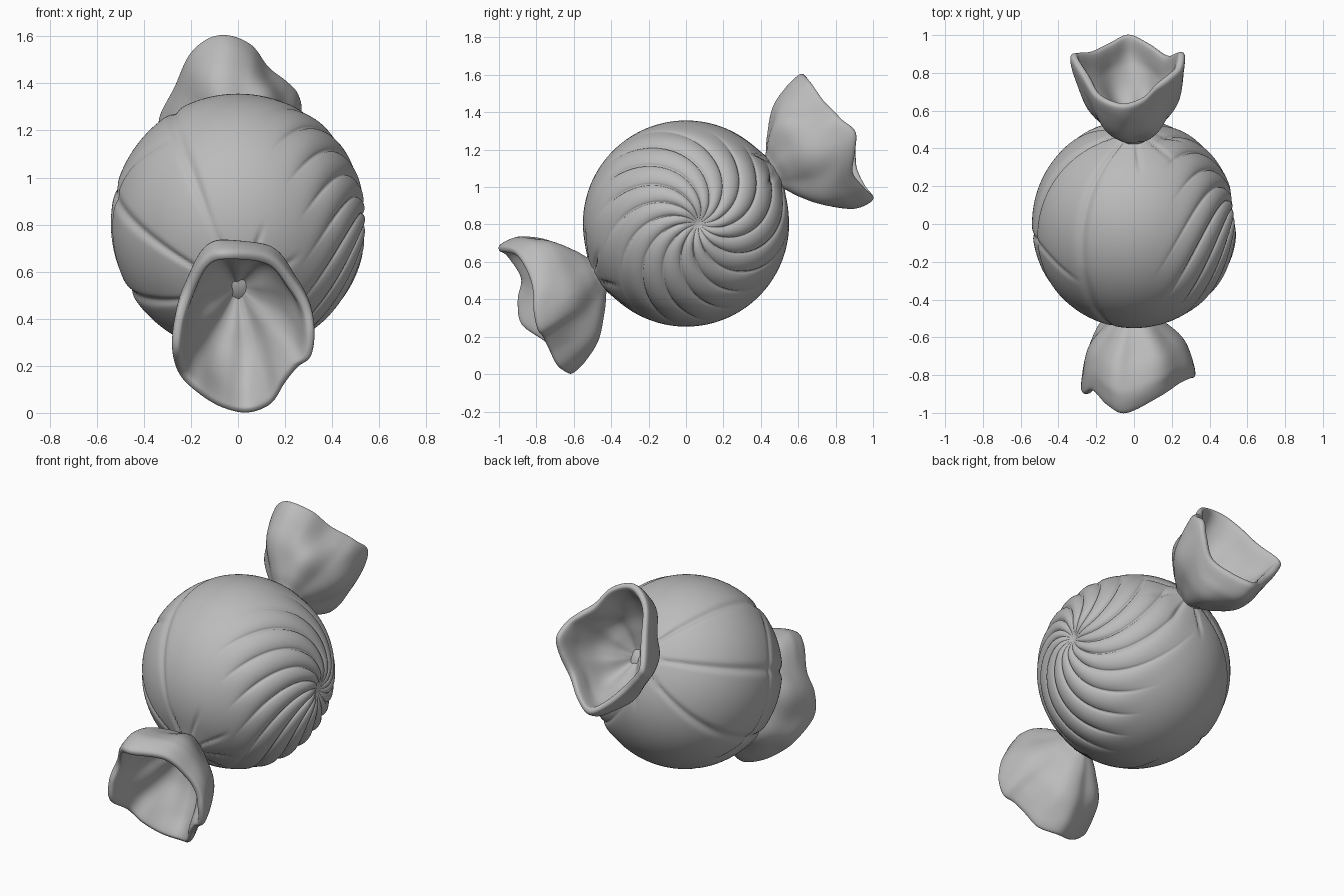
import bpy, bmesh
from math import sin, cos, pi, exp, sqrt, atan2, acos, radians
from mathutils import Vector

if "Cube" in bpy.data.objects:
    bpy.data.objects.remove(bpy.data.objects["Cube"])

CENTRE = Vector((0, 0, 0.805))
TILT = radians(30)
AXIS = Vector((0, -cos(TILT), -sin(TILT)))    # points out of the front tail
U = Vector((1, 0, 0))
V = Vector((0, -sin(TILT), cos(TILT)))

mat = bpy.data.materials.new("plain grey")
mat.diffuse_color = (0.5, 0.5, 0.5, 1)
mat.use_nodes = True
mat.node_tree.nodes["Principled BSDF"].inputs["Base Color"].default_value = mat.diffuse_color


def make_object(name, bm):
    bmesh.ops.recalc_face_normals(bm, faces=bm.faces[:])
    for f in bm.faces:
        f.smooth = True
    me = bpy.data.meshes.new(name)
    bm.to_mesh(me)
    bm.free()
    me.materials.append(mat)
    ob = bpy.data.objects.new(name, me)
    bpy.context.collection.objects.link(ob)
    return ob


def smooth(a, b, x):
    t = min(max((x - a) / (b - a), 0), 1)
    return t * t * (3 - 2 * t)


def spline(pts, t, cyclic):
    """Catmull-Rom point at t (0 to 1) along a list of vectors."""
    n = len(pts)
    x = t * (n if cyclic else n - 1)
    i = int(x) if cyclic else min(int(x), n - 2)
    x -= i
    pick = lambda k: pts[k % n] if cyclic else pts[min(max(k, 0), n - 1)]
    a, b, c, d = (pick(i + k) for k in (-1, 0, 1, 2))
    return 0.5 * (2 * b + (c - a) * x + (2 * a - 5 * b + 4 * c - d) * x ** 2
                  + (3 * b - a - 3 * c + d) * x ** 3)


def grid_faces(bm, rows):
    for r0, r1 in zip(rows, rows[1:]):
        n = len(r0)
        for j in range(n):
            bm.faces.new((r0[j], r0[(j + 1) % n], r1[(j + 1) % n], r1[j]))


# Wrapped ball: swirl pleats around +x, gathers at both necks, creases on -x
POLE = Vector((cos(0.13), sin(0.13), 0))
E1 = Vector((-sin(0.13), cos(0.13), 0))
E2 = Vector((0, 0, 1))
SWIRLS = 15
SEGS, RINGS = SWIRLS * 18, 150


def ball_point(theta, phi):
    ang = phi + 1.2 * min(theta, 1.75)
    d = POLE * cos(theta) + (E1 * cos(ang) + E2 * sin(ang)) * sin(theta)
    r = 0.551
    # puffy swirl segments with sharp grooves between them, some ending sooner
    end = 1.25 + 0.15 * sin(ang * 3 + 1)
    fade = smooth(0.0, 0.35, theta) * (1 - smooth(end - 0.4, end + 0.1, theta))
    r += 0.022 * fade * (sqrt(abs(sin(SWIRLS * phi / 2))) - 0.75)
    r -= 0.035 * exp(-(theta / 0.13) ** 2)
    # gathers radiating from the necks, running right across on -x
    c = d.dot(AXIS)
    away = acos(min(abs(c), 1.0))
    psi = atan2(d.dot(V), d.dot(U))
    reach = 0.6 + 1.6 * smooth(0.15, 0.45, -d.x)
    gather = smooth(0.03, 0.25, away) * (1 - smooth(reach * 0.5, reach, away))
    wave = abs(sin(4 * (psi - radians(120) + 0.15 * c)))
    r -= 0.014 * gather * exp(-(wave / 0.2) ** 2)
    r += 0.025 * exp(-(away / 0.17) ** 2)
    # wrapper fold where the creases from both ends meet
    edge = c - 0.1 - 0.08 * sin(4 * psi)
    r -= 0.008 * exp(-(edge / 0.035) ** 2) * smooth(0.5, 0.7, -d.x)
    p = d * r
    p.x *= 0.98
    return CENTRE + p


bm = bmesh.new()
rows = []
for i in range(1, RINGS):
    th = pi * i / RINGS
    rows.append([bm.verts.new(ball_point(th, 2 * pi * j / SEGS)) for j in range(SEGS)])
grid_faces(bm, rows)
for row, th in ((rows[0], 0.0), (rows[-1], pi)):
    tip = bm.verts.new(ball_point(th, 0))
    for j in range(SEGS):
        bm.faces.new((row[j], row[(j + 1) % SEGS], tip))
make_object("wrapped_ball", bm)

# Wrapper tails: wavy rim (across, up, along axis) lofted to a pinched neck
FRONT_RIM = (
    (0.325, 0.0, 0.94), (0.305, 0.10, 0.89), (0.245, 0.20, 0.865), (0.14, 0.33, 0.87),
    (-0.04, 0.395, 0.935), (-0.14, 0.35, 0.915), (-0.22, 0.20, 0.91), (-0.265, 0.10, 0.985),
    (-0.28, -0.03, 1.03), (-0.25, -0.19, 0.965), (-0.17, -0.28, 0.97), (-0.07, -0.355, 0.96),
    (0.04, -0.39, 0.945), (0.14, -0.33, 0.975), (0.20, -0.23, 0.97), (0.255, -0.155, 0.965),
    (0.31, -0.10, 0.97))
BACK_RIM = (
    (0.27, -0.03, 1.03), (0.255, 0.07, 1.0), (0.205, 0.14, 0.985), (0.13, 0.22, 0.965),
    (0.06, 0.33, 0.955), (-0.04, 0.385, 0.945), (-0.13, 0.365, 0.95), (-0.21, 0.28, 0.955),
    (-0.27, 0.12, 0.97), (-0.335, -0.05, 1.0), (-0.31, -0.12, 0.98), (-0.23, -0.21, 0.94),
    (-0.13, -0.32, 0.93), (-0.03, -0.39, 0.94), (0.08, -0.33, 0.92), (0.18, -0.22, 0.91),
    (0.245, -0.12, 0.98))
# (position along tail, share of rim radius, inset from outer skin)
PROFILE = [Vector(p) for p in (
    (-0.06, 0.30, 0), (0.09, 0.26, 0), (0.23, 0.48, 0), (0.47, 0.80, 0), (0.72, 0.94, 0),
    (0.95, 1.0, 0), (1.0, 1.0, 0.022), (0.95, 1.0, 0.045), (0.72, 0.89, 0.045),
    (0.47, 0.70, 0.045), (0.30, 0.44, 0.04), (0.18, 0.20, 0.02), (0.13, 0.06, 0.0))]


def make_tail(name, rim_points, side):
    rim_points = [Vector(p) for p in rim_points]
    bm = bmesh.new()
    rows, n, m = [], 136, 72
    for i in range(m + 1):
        s, f, inset = spline(PROFILE, i / m, False)
        row = []
        for j in range(n):
            rim = spline(rim_points, j / n, True)
            flat = Vector((rim.x, rim.y))
            a = atan2(rim.y, rim.x)
            # folds nearer the neck, and a fuller belly on the side facing the swirl of the rim
            fold = 0.07 * max(0, 1 - abs(s - 0.35) / 0.45) * cos(6 * a + 0.5)
            fold += 0.06 * max(0, side * sin(a)) * max(0, 1 - abs(s - 0.7) / 0.3)
            # rim waves fade into a plain oval towards the neck
            oval = Vector((0.29 * cos(a), 0.38 * sin(a)))
            flat = oval.lerp(flat, smooth(0.1, 0.9, s))
            flat = flat * f * (1 + fold) - flat.normalized() * inset
            along = 0.5 + (rim.z - 0.5) * s
            p = U * flat.x + V * flat.y + AXIS * along * side
            row.append(bm.verts.new(CENTRE + p))
        rows.append(row)
    grid_faces(bm, rows)
    # close the hidden neck and the bottom of the funnel
    for row in (rows[0], rows[-1]):
        mid = bm.verts.new(sum((v.co for v in row), Vector()) / n)
        for j in range(n):
            bm.faces.new((row[j], row[(j + 1) % n], mid))
    return make_object(name, bm)


make_tail("front_wrapper_tail", FRONT_RIM, 1)
make_tail("back_wrapper_tail", BACK_RIM, -1)
